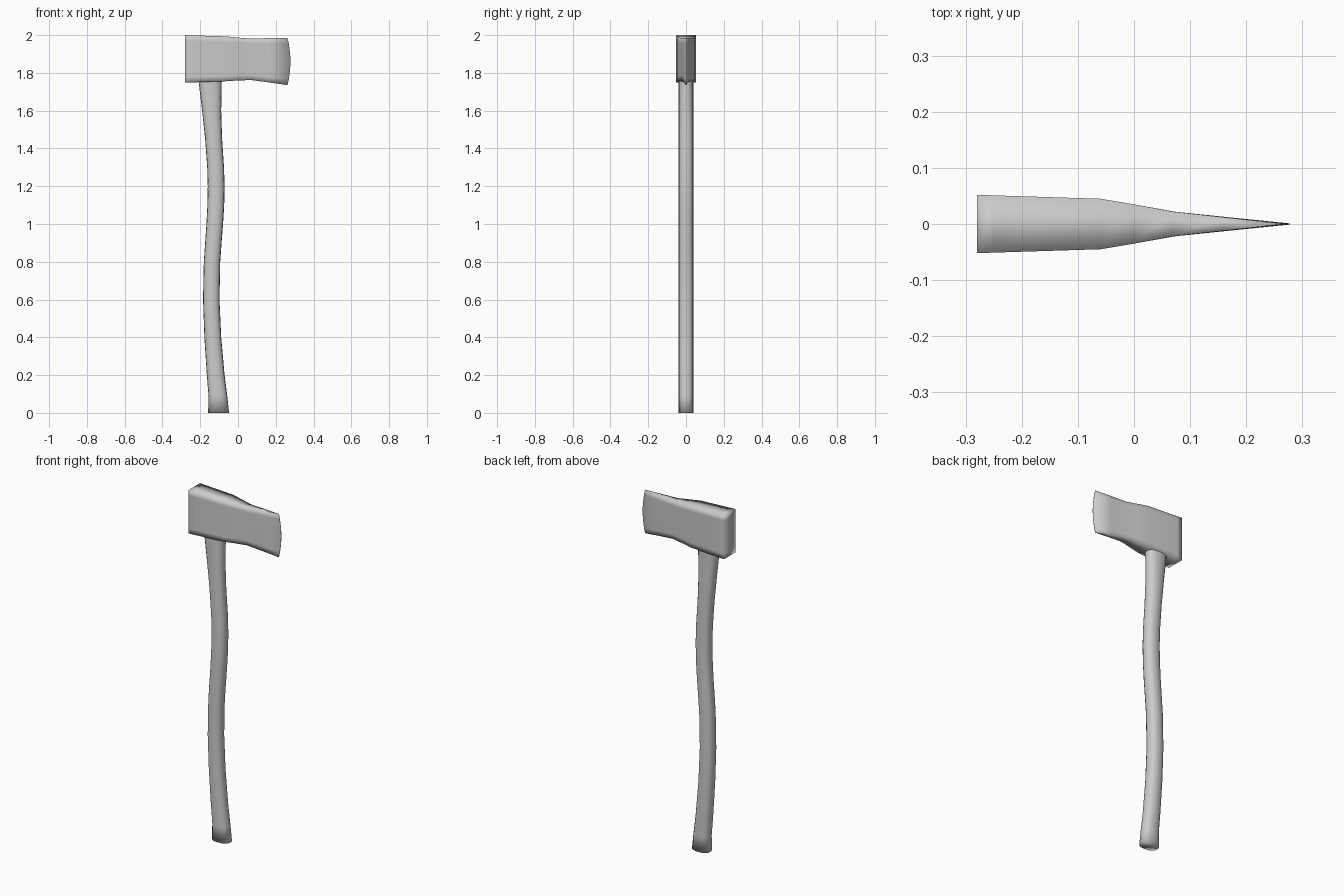
import bpy, bmesh, math

if "Cube" in bpy.data.objects:
    bpy.data.objects.remove(bpy.data.objects["Cube"])


def loft(name, rings):
    """Bridge equal-sized vertex rings, close both ends, shade smooth."""
    bm = bmesh.new()
    loops = [[bm.verts.new(p) for p in ring] for ring in rings]
    n = len(loops[0])
    for a, b in zip(loops, loops[1:]):
        for i in range(n):
            j = (i + 1) % n
            bm.faces.new((a[i], a[j], b[j], b[i]))
    bm.faces.new(loops[0][::-1])
    bm.faces.new(loops[-1])
    bmesh.ops.recalc_face_normals(bm, faces=bm.faces)
    for f in bm.faces:
        f.smooth = True
    mesh = bpy.data.meshes.new(name)
    bm.to_mesh(mesh)
    bm.free()
    obj = bpy.data.objects.new(name, mesh)
    bpy.context.collection.objects.link(obj)
    return obj


# Axe head: x, half thickness, bottom z, top z, forward bow of the section
sections = [
    (-0.28, 0.052, 1.748, 2.000, 0),
    (-0.25, 0.051, 1.749, 1.999, 0),
    (-0.06, 0.045, 1.756, 1.993, 0),
    (0.00, 0.035, 1.760, 1.987, 0),
    (0.07, 0.022, 1.762, 1.981, 0.002),
    (0.16, 0.012, 1.750, 1.984, 0.009),
    (0.262, 0.001, 1.735, 1.986, 0.016),
]
levels = [0, 0.12, 0.32, 0.5, 0.68, 0.88, 1]
head = []
for x, w, z0, z1, bow in sections:
    side = [(x + bow * (1 - (2 * t - 1) ** 2), z0 + t * (z1 - z0)) for t in levels]
    head.append([(px, -w, z) for px, z in side] + [(px, w, z) for px, z in reversed(side)])
loft("axe_head", head)

# Curved handle: z, back x, front x
profile = [
    (0.0, -0.158, -0.047), (0.09, -0.156, -0.057), (0.2, -0.165, -0.071),
    (0.4, -0.178, -0.089), (0.6, -0.185, -0.098), (0.8, -0.181, -0.094),
    (0.9, -0.174, -0.087), (1.0, -0.167, -0.079), (1.1, -0.162, -0.073),
    (1.2, -0.160, -0.071), (1.3, -0.163, -0.074), (1.45, -0.174, -0.084),
    (1.6, -0.190, -0.089), (1.75, -0.208, -0.086), (1.8, -0.214, -0.084),
]
SIDES = 16
handle = []
for z, x0, x1 in profile:
    ring = []
    for i in range(SIDES):
        a = math.tau * i / SIDES
        c, s = math.cos(a), math.sin(a)
        # slightly squared oval
        px = math.copysign(abs(c) ** 0.85, c) * (x1 - x0) / 2 + (x0 + x1) / 2
        py = math.copysign(abs(s) ** 0.85, s) * 0.039
        ring.append((px, py, z))
    handle.append(ring)
loft("handle", handle)
